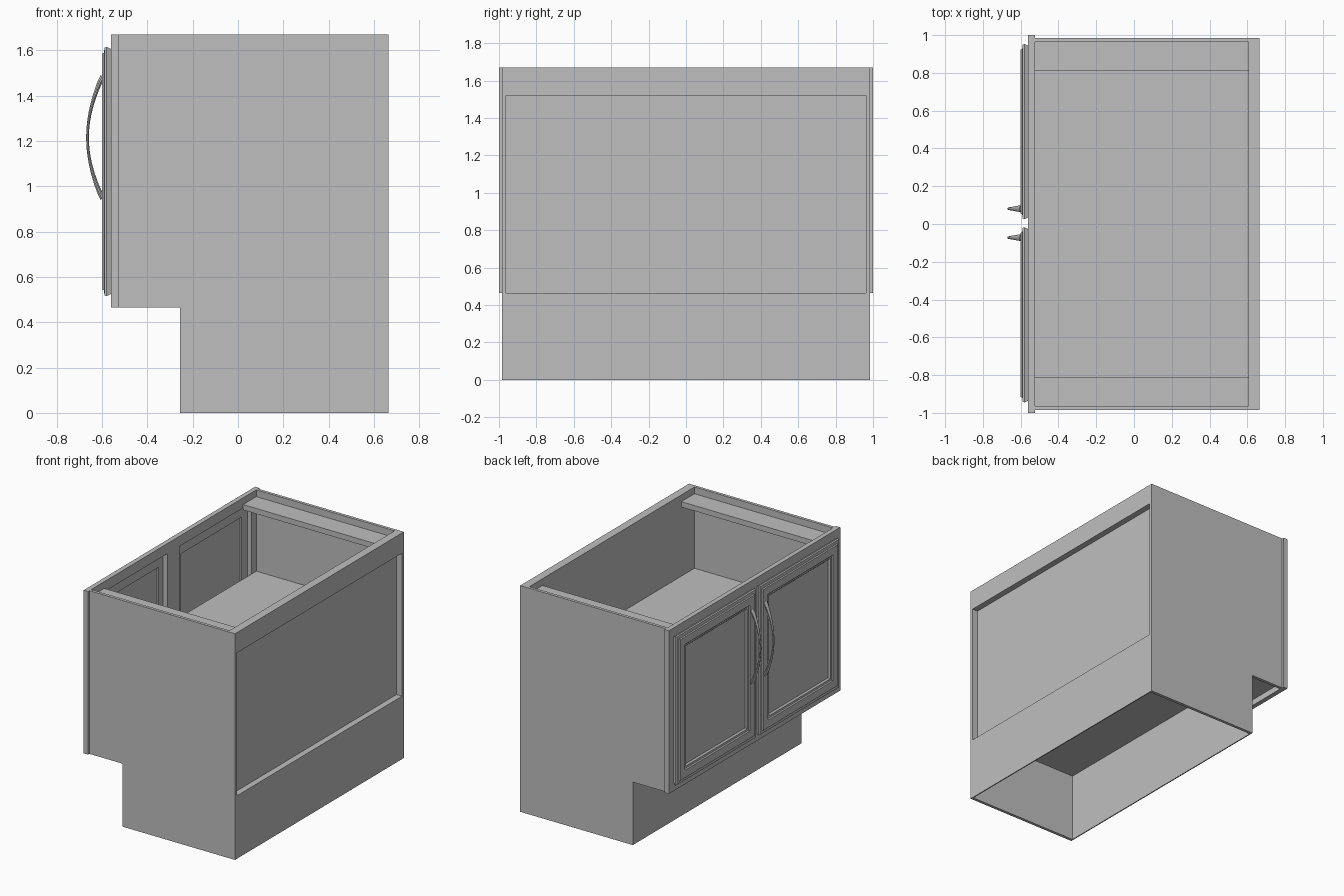
import bpy, bmesh, math

cube = bpy.data.objects.get("Cube")
if cube:
    bpy.data.objects.remove(cube, do_unlink=True)

grey = bpy.data.materials.new("plain grey")
grey.use_nodes = True
GREY = (0.52, 0.52, 0.52, 1)
grey.diffuse_color = GREY
grey.node_tree.nodes["Principled BSDF"].inputs["Base Color"].default_value = GREY

TOP, BASE = 1.67, 0.465        # cabinet top, underside of the overhang
FRONT, FRAME_BACK = -0.56, -0.525
BACK, INNER_BACK = 0.665, 0.605
SIDE, WALL = 0.985, 0.963      # outer and inner faces of the side panels


def finish(name, bm):
    bmesh.ops.recalc_face_normals(bm, faces=bm.faces)
    mesh = bpy.data.meshes.new(name)
    bm.to_mesh(mesh)
    bm.free()
    mesh.materials.append(grey)
    obj = bpy.data.objects.new(name, mesh)
    bpy.context.collection.objects.link(obj)
    return obj


def box(name, x, y, z):
    bm = bmesh.new()
    bmesh.ops.create_cube(bm, size=1)
    for v in bm.verts:
        for i, (a, b) in enumerate((x, y, z)):
            v.co[i] = (a + b) / 2 + v.co[i] * (b - a)
    return finish(name, bm)


def loft(name, rings):
    """Join equal closed rings of points and cap both ends."""
    bm = bmesh.new()
    loops = [[bm.verts.new(p) for p in ring] for ring in rings]
    n = len(loops[0])
    for a, b in zip(loops, loops[1:]):
        for i in range(n):
            j = (i + 1) % n
            bm.faces.new((a[i], a[j], b[j], b[i]))
    bm.faces.new(loops[0])
    bm.faces.new(loops[-1])
    return finish(name, bm)


# Side panels with the toe notch
outline = [(FRAME_BACK, TOP), (BACK, TOP), (BACK, 0), (-0.255, 0),
           (-0.255, BASE), (FRAME_BACK, BASE)]
for label, s in (("left", 1), ("right", -1)):
    loft(label + "_side_panel",
         [[(x, s * y, z) for x, z in outline] for y in (WALL, SIDE)])
    # Top stretcher along each side
    box(label + "_stretcher", (FRAME_BACK, INNER_BACK),
        sorted((s * 0.81, s * WALL)), (1.58, 1.62))
    # Face frame outer stile
    box(label + "_stile", (FRONT, FRAME_BACK),
        sorted((s * 0.91, s)), (BASE, TOP))

# Face frame rails and centre stile
for name, z in (("top_rail", (1.595, TOP)), ("bottom_rail", (BASE, 0.54))):
    box(name, (FRONT, FRAME_BACK), (-0.91, 0.91), z)
box("centre_stile", (FRONT, FRAME_BACK), (-0.075, 0.075), (0.54, 1.595))

# Floor, shelf, back and toe kick
inside = (-WALL, WALL)
box("floor", (FRAME_BACK, INNER_BACK), inside, (0.51, 0.54))
box("shelf", (FRAME_BACK, INNER_BACK), inside, (1.04, 1.07))
box("back_panel", (INNER_BACK, 0.62), inside, (BASE, TOP))
box("back_top_rail", (0.62, BACK), inside, (1.52, TOP))
box("back_ledge", (INNER_BACK, BACK), inside, (BASE - 0.008, BASE))
box("back_lower_panel", (BACK - 0.008, BACK), inside, (0, BASE - 0.008))
box("toe_kick", (-0.255, -0.247), inside, (0, 0.51))

# Doors: stepped profile as (inset from the edge, depth)
door_profile = [(0.11, -0.572), (0.11, -0.56), (0.01, -0.56), (0, -0.58),
                (0.004, -0.589), (0.026, -0.592), (0.03, -0.6), (0.085, -0.6),
                (0.092, -0.593), (0.105, -0.591), (0.115, -0.58)]


def door(name, y0, y1, z0=0.515, z1=1.615):
    loft(name, [[(x, y0 + d, z0 + d), (x, y1 - d, z0 + d),
                 (x, y1 - d, z1 - d), (x, y0 + d, z1 - d)]
                for d, x in door_profile])


# Bowed handles, thin at the middle and wider at the ends
def handle(name, y, segments=20, sides=10):
    rings = []
    for i in range(segments + 1):
        t = 2 * i / segments - 1
        bow = math.cos(t * math.pi / 2) ** 0.85
        half_width = 0.007 + 0.012 * t * t
        half_thick = 0.006 + 0.006 * t * t
        slope = 0.75 * t
        ring = []
        for k in range(sides):
            a = 2 * math.pi * k / sides
            off = half_thick * math.cos(a)
            ring.append((-0.597 - 0.067 * bow - off * math.cos(slope),
                         y + half_width * math.sin(a),
                         1.215 + 0.268 * t + off * math.sin(slope)))
        rings.append(ring)
    obj = loft(name, rings)
    bpy.ops.object.select_all(action="DESELECT")
    obj.select_set(True)
    bpy.context.view_layer.objects.active = obj
    bpy.ops.object.shade_smooth_by_angle(angle=math.radians(40))


door("left_door", 0.025, 0.953)
door("right_door", -0.945, -0.017)
handle("left_handle", 0.081)
handle("right_handle", -0.072)
